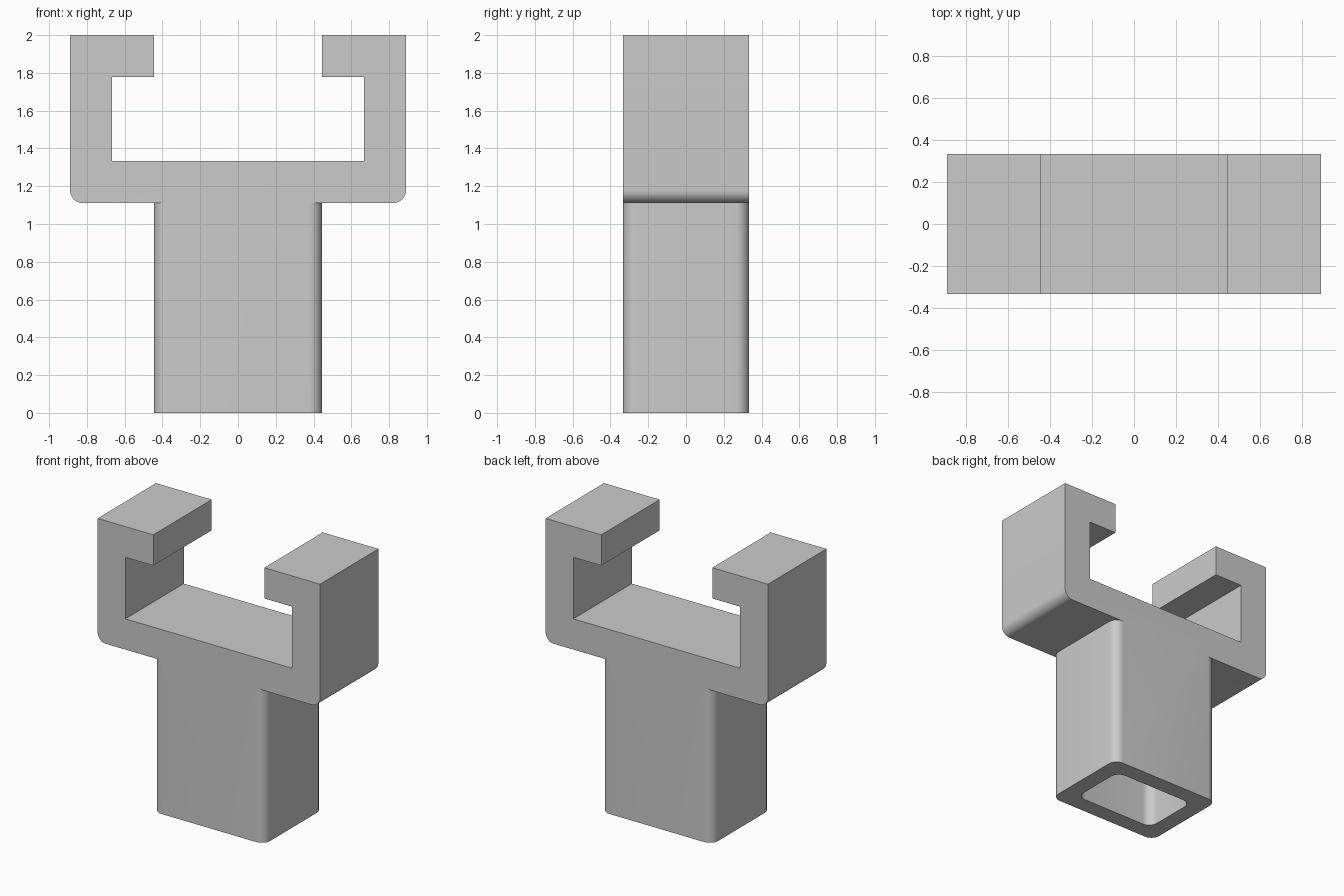
import bpy, bmesh, math
from mathutils import Vector

cube = bpy.data.objects.get("Cube")
if cube:
    bpy.data.objects.remove(cube, do_unlink=True)

grey = bpy.data.materials.new("light_grey")
grey.use_nodes = True
colour = (0.6, 0.6, 0.6, 1)
grey.diffuse_color = colour
grey.node_tree.nodes["Principled BSDF"].inputs["Base Color"].default_value = colour

DEPTH = 0.667
RADIUS = 0.067
WALL = 0.122
SHELF = 1.111


def prism(name, points, direction, rounded):
    """Extrude a flat outline, rounding the extruded edges that pass the test."""
    bm = bmesh.new()
    face = bm.faces.new([bm.verts.new(p) for p in points])
    out = bmesh.ops.extrude_face_region(bm, geom=[face])
    moved = [v for v in out["geom"] if isinstance(v, bmesh.types.BMVert)]
    bmesh.ops.translate(bm, verts=moved, vec=direction)
    axis = Vector(direction).normalized()
    edges = [e for e in bm.edges
             if abs((e.verts[1].co - e.verts[0].co).normalized().dot(axis)) > 0.9
             and rounded(e.verts[0].co)]
    bmesh.ops.bevel(bm, geom=edges, offset=RADIUS, segments=10,
                    profile=0.5, affect='EDGES')
    bmesh.ops.recalc_face_normals(bm, faces=bm.faces)
    mesh = bpy.data.meshes.new(name)
    bm.to_mesh(mesh)
    bm.free()
    mesh.materials.append(grey)
    obj = bpy.data.objects.new(name, mesh)
    bpy.context.collection.objects.link(obj)
    return obj


def rounded_post(name, width, depth, low, high):
    x, y = width / 2, depth / 2
    outline = [(-x, -y, low), (x, -y, low), (x, y, low), (-x, y, low)]
    return prism(name, outline, (0, 0, high - low), lambda co: True)


def combine(target, other, operation):
    mod = target.modifiers.new("join", 'BOOLEAN')
    mod.operation = operation
    mod.solver = 'EXACT'
    mod.object = other
    bpy.context.view_layer.objects.active = target
    bpy.ops.object.modifier_apply(modifier=mod.name)
    bpy.data.objects.remove(other, do_unlink=True)


# Open cradle: half outline mirrored about the centre, rounded underneath
half = [(0.889, SHELF), (0.889, 2), (0.444, 2), (0.444, 1.778),
        (0.667, 1.778), (0.667, 1.333)]
outline = half + [(-x, z) for x, z in reversed(half)]
cradle = prism("cradle_with_stem", [(x, -DEPTH / 2, z) for x, z in outline],
               (0, DEPTH, 0), lambda co: co.z < SHELF + 0.01)

# Hollow stem, flush with the cradle front and back
stem = rounded_post("stem", 0.889, DEPTH, 0, SHELF + 0.1)
combine(cradle, stem, 'UNION')
socket = rounded_post("socket", 0.889 - 2 * WALL, DEPTH - 2 * WALL, -0.1, SHELF)
combine(cradle, socket, 'DIFFERENCE')

# Smooth fillets, crisp edges
bpy.ops.object.select_all(action='DESELECT')
cradle.select_set(True)
bpy.context.view_layer.objects.active = cradle
bpy.ops.object.shade_smooth_by_angle(angle=math.radians(30))
